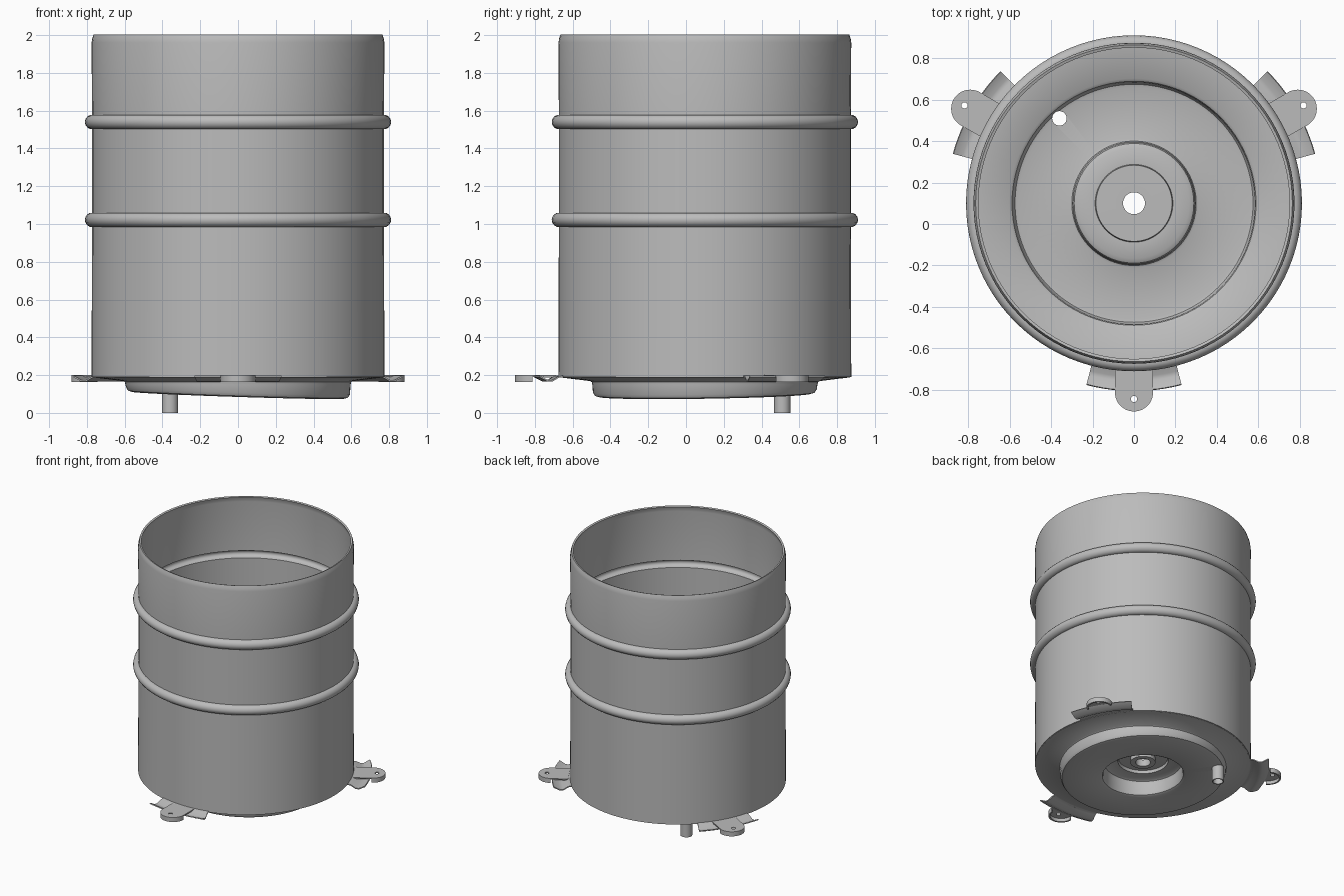
import bpy, bmesh, math
from mathutils import Vector

cube = bpy.data.objects.get("Cube")
if cube:
    bpy.data.objects.remove(cube, do_unlink=True)

CENTRE = Vector((0, 0.1, 0))
DRAIN = (-0.36, 0.41)          # relative to the drum axis
TAU = math.tau

steel = bpy.data.materials.new("grey_steel")
steel.use_nodes = True
steel.diffuse_color = (0.5, 0.5, 0.5, 1)
steel.node_tree.nodes["Principled BSDF"].inputs["Base Color"].default_value = (0.5, 0.5, 0.5, 1)


def make_object(name, bm):
    bmesh.ops.recalc_face_normals(bm, faces=bm.faces)
    mesh = bpy.data.meshes.new(name)
    bm.to_mesh(mesh)
    bm.free()
    mesh.materials.append(steel)
    obj = bpy.data.objects.new(name, mesh)
    obj.location = CENTRE
    bpy.context.collection.objects.link(obj)
    return obj


def activate(obj):
    bpy.ops.object.select_all(action='DESELECT')
    obj.select_set(True)
    bpy.context.view_layer.objects.active = obj


def finish(obj, thickness=0, offset=0):
    """Give sheet parts their thickness, then smooth the rounded faces."""
    activate(obj)
    if thickness:
        mod = obj.modifiers.new("sheet", 'SOLIDIFY')
        mod.thickness = thickness
        mod.offset = offset
        bpy.ops.object.modifier_apply(modifier=mod.name)
    bpy.ops.object.shade_smooth_by_angle(angle=math.radians(35))


def drill(obj, x, y, radius):
    """Cut a vertical round hole, given relative to the object's origin."""
    bpy.ops.mesh.primitive_cylinder_add(vertices=24, radius=radius, depth=1,
                                        location=CENTRE + Vector((x, y, 0)))
    cutter = bpy.context.object
    cutter.hide_render = True
    activate(obj)
    mod = obj.modifiers.new("hole", 'BOOLEAN')
    mod.operation = 'DIFFERENCE'
    mod.solver = 'EXACT'
    mod.object = cutter
    bpy.ops.object.modifier_apply(modifier=mod.name)
    bpy.data.objects.remove(cutter, do_unlink=True)


def lathe(profile, steps=96, start=0.0, sweep=TAU, closed=False):
    """Turn a (radius, height) profile around the z axis."""
    bm = bmesh.new()
    full = sweep >= TAU - 1e-6
    rows = []
    for i in range(steps if full else steps + 1):
        a = start + sweep * i / steps
        rows.append([bm.verts.new((r * math.cos(a), r * math.sin(a), z)) for r, z in profile])
    n = len(profile)
    for i in range(steps):
        a, b = rows[i], rows[(i + 1) % len(rows)]
        for j in range(n if closed else n - 1):
            k = (j + 1) % n
            bm.faces.new((a[j], b[j], b[k], a[k]))
    return bm


def tube(name, outer, inner, bottom, top, x=0, y=0):
    bm = lathe([(outer, bottom), (outer, top), (inner, top), (inner, bottom)], 32, closed=True)
    bmesh.ops.translate(bm, verts=bm.verts, vec=(x, y, 0))
    finish(make_object(name, bm))


# Drum wall with two rolled hoops and a drawn-in rim
WALL = 0.768
wall = [(WALL, 0.19)]
for hoop in (1.022, 1.54):
    for i in range(9):
        t = -math.pi / 2 + math.pi * i / 8
        wall.append((WALL + 0.036 * math.cos(t), hoop + 0.033 * math.sin(t)))
wall += [(WALL, 1.96), (WALL - 0.003, 1.98), (WALL - 0.01, 2.0)]
finish(make_object("drum_wall", lathe(wall)), 0.014)

# Floor: shallow cone, sunken pan and raised hub
floor = [(WALL, 0.194), (0.605, 0.174), (0.594, 0.166), (0.59, 0.15),
         (0.587, 0.118), (0.578, 0.104), (0.56, 0.099), (0.31, 0.099),
         (0.296, 0.105), (0.291, 0.12), (0.29, 0.19), (0.284, 0.212),
         (0.265, 0.222), (0.184, 0.222), (0.18, 0.245), (0.08, 0.245)]
bm = lathe(floor)
for v in bm.verts:             # the pan bottom slopes to one side
    if v.co.z < 0.14:
        v.co.z -= 0.036 * (0.9 * v.co.x - 0.43 * v.co.y)
base = make_object("drum_floor", bm)
finish(base, 0.012)
drill(base, *DRAIN, 0.035)

tube("hub_bush", 0.09, 0.053, 0.205, 0.258)
tube("drain_pipe", 0.043, 0.035, 0.0, 0.115, *DRAIN)

# Three mounting brackets: a curved trough and a hollow rounded tab
TROUGH = [(0.775, 0.194), (0.80, 0.19), (0.835, 0.17), (0.86, 0.17), (0.905, 0.194)]
TAB_R, TAB_Y, TAB_IN = 0.092, -0.913, -0.785
for number, turn in enumerate((0, TAU / 3, -TAU / 3), 1):
    half = math.radians(14.7)
    arm = make_object(f"bracket_trough_{number}",
                      lathe(TROUGH, 12, -math.pi / 2 - half, 2 * half))
    finish(arm, 0.008)

    bm = bmesh.new()
    outline = [(-TAB_R, TAB_IN)]
    for i in range(25):
        t = math.pi + math.pi * i / 24
        outline.append((TAB_R * math.cos(t), TAB_Y + TAB_R * math.sin(t)))
    outline.append((TAB_R, TAB_IN))
    top = [bm.verts.new((x, y, 0.2)) for x, y in outline]
    low = [bm.verts.new((x, y, 0.164)) for x, y in outline]
    bm.faces.new(top)
    for i in range(1, len(top) - 2):
        bm.faces.new((top[i], low[i], low[i + 1], top[i + 1]))
    for v in (low[0], low[-1]):
        bm.verts.remove(v)
    tab = make_object(f"bracket_tab_{number}", bm)
    finish(tab, 0.012, -1)
    drill(tab, 0, -0.945, 0.015)
    for part in (arm, tab):
        part.rotation_euler.z = turn
